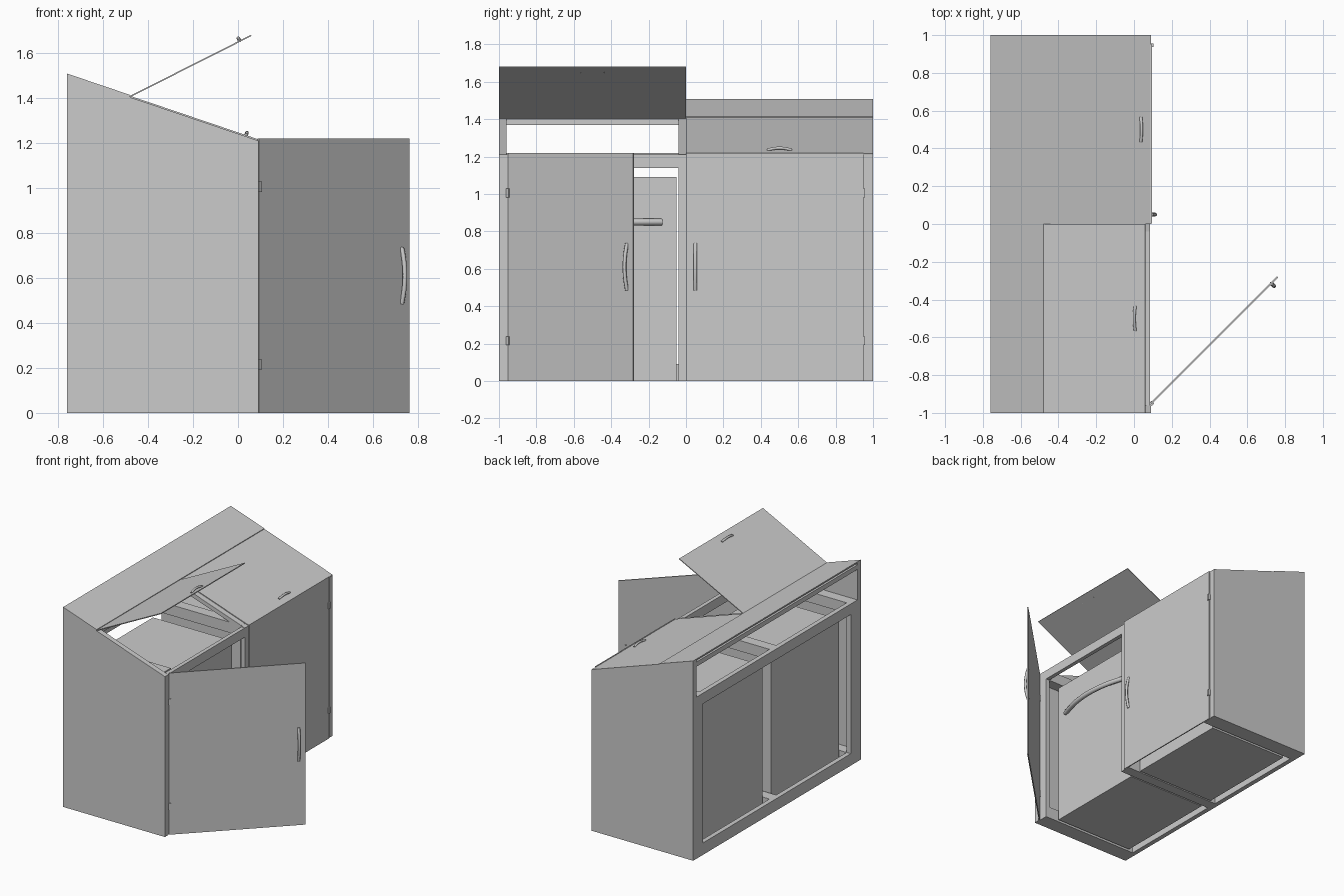
import bpy, math
from mathutils import Matrix, Vector

if "Cube" in bpy.data.objects:
    bpy.data.objects.remove(bpy.data.objects["Cube"])

GREY = (0.6, 0.6, 0.6, 1)
mat = bpy.data.materials.new("plain grey")
mat.use_nodes = True
mat.diffuse_color = GREY
mat.node_tree.nodes["Principled BSDF"].inputs["Base Color"].default_value = GREY

BACK, FRONT, HINGE_X = -0.76, 0.09, -0.48
SLOPE = 0.339
PITCH = math.atan(SLOPE)
IDENTITY = Matrix.Identity(4)


def roof_z(x, drop=0.0):
    return 1.22 + (FRONT - x) * SLOPE - drop


def add(name, mesh, matrix=IDENTITY):
    mesh.materials.clear()
    mesh.materials.append(mat)
    ob = bpy.data.objects.new(name, mesh)
    ob.matrix_world = matrix
    bpy.context.collection.objects.link(ob)
    return ob


def prism(name, profile, y0, y1, matrix=IDENTITY):
    """Extrude an (x, z) profile, listed anticlockwise from the front, along y."""
    n = len(profile)
    verts = [(x, y, z) for y in (y0, y1) for x, z in profile]
    faces = [tuple(range(n)), tuple(reversed(range(n, 2 * n)))]
    faces += [(i, i + n, (i + 1) % n + n, (i + 1) % n) for i in range(n)]
    mesh = bpy.data.meshes.new(name)
    mesh.from_pydata(verts, [], faces)
    return add(name, mesh, matrix)


def box(name, x, y, z, matrix=IDENTITY):
    (x0, x1), (z0, z1) = x, z
    return prism(name, [(x0, z0), (x1, z0), (x1, z1), (x0, z1)], min(y), max(y), matrix)


def sloped(name, x0, x1, y0, y1, top, bottom):
    """Beam or plate that follows the roof pitch."""
    profile = [(x0, roof_z(x0, bottom)), (x1, roof_z(x1, bottom)),
               (x1, roof_z(x1, top)), (x0, roof_z(x0, top))]
    return prism(name, profile, y0, y1)


def handle(name, centre, along, out, length, bow, radius, matrix=IDENTITY):
    """Bowed round bar whose ends meet the panel."""
    curve = bpy.data.curves.new(name, 'CURVE')
    curve.dimensions = '3D'
    curve.bevel_depth = radius
    curve.bevel_resolution = 2
    curve.use_fill_caps = True
    steps = 12
    spline = curve.splines.new('POLY')
    spline.points.add(steps)
    for i, p in enumerate(spline.points):
        t = 2 * i / steps - 1
        co = Vector(centre) + Vector(along) * t * length / 2 + Vector(out) * bow * (1 - t * t)
        p.co = (*co, 1)
    temp = bpy.data.objects.new(name + " path", curve)
    bpy.context.collection.objects.link(temp)
    deps = bpy.context.evaluated_depsgraph_get()
    mesh = bpy.data.meshes.new_from_object(temp.evaluated_get(deps))
    bpy.data.objects.remove(temp)
    add(name, mesh, matrix)
    for poly in mesh.polygons:
        poly.use_smooth = len(poly.vertices) == 4


POST_BACK = (BACK, -0.725)
POST_FRONT = (0.055, 0.085)
SPAN = (-0.725, 0.055)

# Parts repeated at both ends of the cabinet
for s, side in ((-1, "right"), (1, "left")):
    prism(side + " side panel",
          [(BACK, 0), (FRONT, 0), (FRONT, roof_z(FRONT, 0.01)), (HINGE_X, roof_z(HINGE_X, 0.01)),
           (HINGE_X, roof_z(HINGE_X, 0.002)), (BACK, roof_z(BACK, 0.002))],
          *sorted((s * 0.96, s)))
    inner = (s * 0.88, s * 0.96)
    box(side + " back post", POST_BACK, inner, (0, 1.22))
    box(side + " front post", POST_FRONT, inner, (0, 1.21))
    box(side + " floor rail", SPAN, inner, (0, 0.09))
    box(side + " upper rail", SPAN, inner, (1.14, 1.22))

    # Storage bin with a bowed front bar
    box(side + " bin", (-0.675, -0.015), (s * 0.05, s * 0.86), (0.001, 1.09))
    handle(side + " bin bar", (-0.015, s * 0.455, 0.85), (0, 1, 0), (1, 0, 0), 0.65, 0.06, 0.018)

    # Door swings about its outer edge; the right one stands open
    door = Matrix.Translation((FRONT, s * 0.95, 0))
    if s < 0:
        door = door @ Matrix.Rotation(math.radians(-45), 4, 'Z')
    box(side + " door", (-0.004, 0.004), (0, -s * 0.948), (0, 1.22), door)
    handle(side + " door handle", (0.002, -s * 0.9, 0.61), (0, 0, 1), (1, 0, 0),
           0.25, 0.02, 0.01, door)
    for z in (0.215, 1.005):
        box(side + " hinge", (-0.008, 0.012), (-s * 0.012, s * 0.006), (z - 0.023, z + 0.023), door)

    # Roof lid pivots at its upper edge; the right one is raised
    angle = PITCH if s > 0 else -0.467
    lid = Matrix.Translation((HINGE_X, 0, roof_z(HINGE_X, 0.004))) @ Matrix.Rotation(angle, 4, 'Y')
    box(side + " lid", (0.001, 0.602), (s * 0.001, s), (-0.006, 0), lid)
    handle(side + " lid handle", (0.545, s * 0.5, 0), (0, 1, 0), (0, 0, 1),
           0.13, 0.012, 0.008, lid)

# Rails along the width
WIDE = (-0.96, 0.96)
box("back bottom rail", POST_BACK, WIDE, (0, 0.09))
box("back middle rail", POST_BACK, WIDE, (1.14, 1.22))
box("back top rail", POST_BACK, WIDE, (1.45, 1.485))
box("front top rail", POST_FRONT, WIDE, (1.14, 1.21))
sloped("lid support rail", -0.52, HINGE_X, *WIDE, 0.012, 0.045)

# Central divider
MID = (-0.04, 0.04)
box("centre front post", POST_FRONT, MID, (0, 1.21))
box("centre floor rail", SPAN, MID, (0, 0.09))
box("centre upper rail", SPAN, MID, (1.14, 1.22))
sloped("centre rafter", -0.725, 0.085, *MID, 0.012, 0.045)

# Fixed rear strip of the roof
sloped("fixed roof panel", BACK, HINGE_X, -1, 1, 0, 0.002)
sloped("fixed roof backing", BACK, HINGE_X, *WIDE, 0.002, 0.01)
